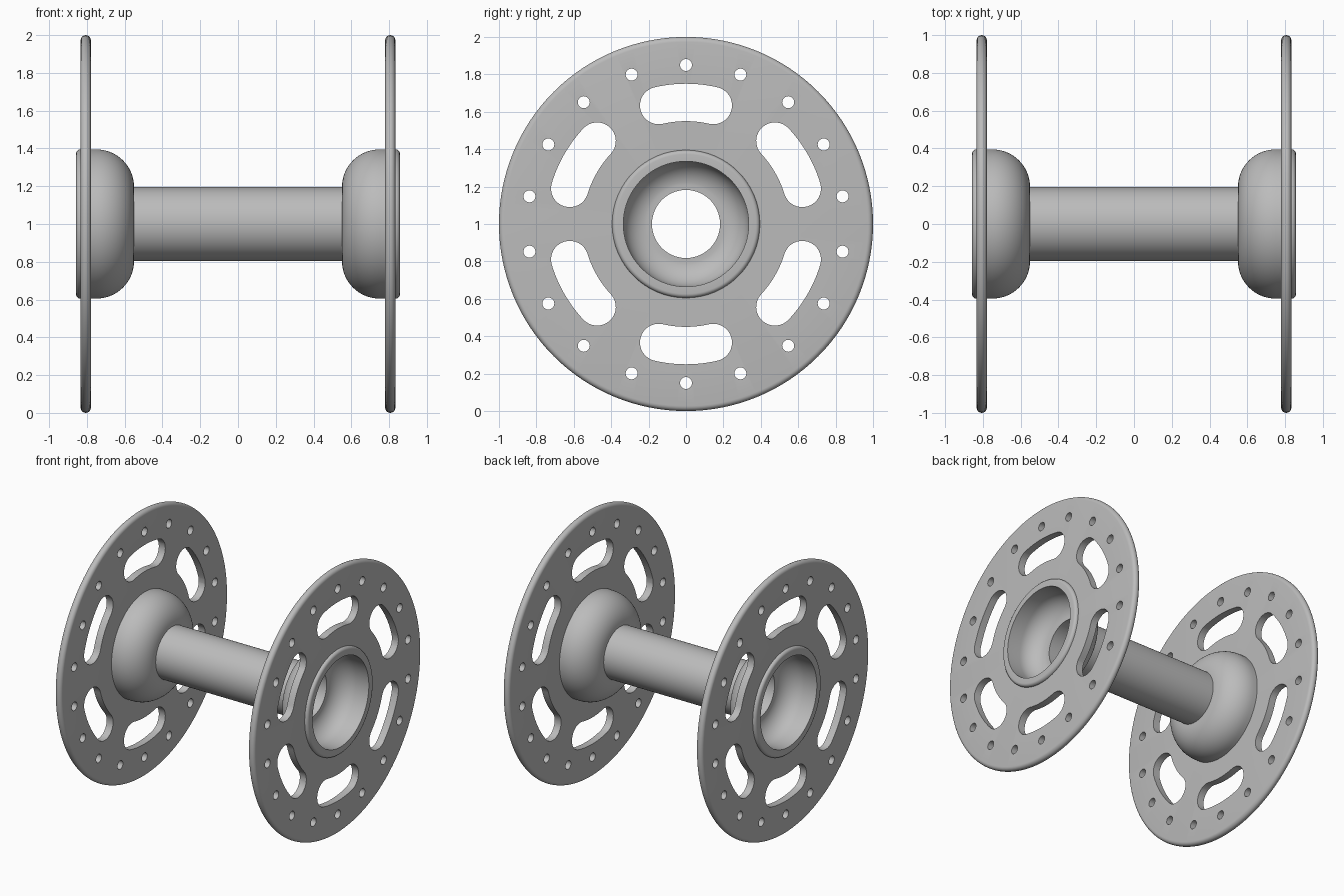
import bpy, bmesh
from math import sin, cos, pi, radians

cube = bpy.data.objects.get("Cube")
if cube:
    bpy.data.objects.remove(cube)

AXIS_Z = 1.0
FLANGE_X = 0.806

grey = bpy.data.materials.new("satin grey metal")
grey.use_nodes = True
GREY = (0.5, 0.5, 0.5, 1)
grey.diffuse_color = GREY
grey.node_tree.nodes["Principled BSDF"].inputs["Base Color"].default_value = GREY


def make_object(name, bm):
    bmesh.ops.recalc_face_normals(bm, faces=bm.faces[:])
    mesh = bpy.data.meshes.new(name)
    bm.to_mesh(mesh)
    bm.free()
    mesh.materials.append(grey)
    obj = bpy.data.objects.new(name, mesh)
    bpy.context.collection.objects.link(obj)
    return obj


def smooth(obj):
    bpy.ops.object.select_all(action='DESELECT')
    obj.select_set(True)
    bpy.context.view_layer.objects.active = obj
    bpy.ops.object.shade_smooth_by_angle(angle=radians(30))


def lathe(name, profile, steps=128):
    """Revolve a closed (x, radius) profile around the axle line."""
    bm = bmesh.new()
    rings = []
    for i in range(steps):
        a = 2 * pi * i / steps
        rings.append([bm.verts.new((x, r * sin(a), AXIS_Z + r * cos(a))) for x, r in profile])
    n = len(profile)
    for i in range(steps):
        a, b = rings[i], rings[(i + 1) % steps]
        for j in range(n):
            k = (j + 1) % n
            bm.faces.new((a[j], a[k], b[k], b[j]))
    return make_object(name, bm)


def arc(cx, cr, radius, start, end, steps):
    """Points of an arc in a profile; angle 0 points along +x."""
    angles = [radians(start + (end - start) * i / steps) for i in range(steps + 1)]
    return [(cx + radius * cos(a), cr + radius * sin(a)) for a in angles]


def add_prism(bm, outline, x0, x1):
    """Extrude a (y, z) outline along x."""
    ends = [[bm.verts.new((x, y, AXIS_Z + z)) for y, z in outline] for x in (x0, x1)]
    bm.faces.new(ends[0])
    bm.faces.new(ends[1])
    n = len(outline)
    for i in range(n):
        j = (i + 1) % n
        bm.faces.new((ends[0][i], ends[0][j], ends[1][j], ends[1][i]))


def slot_outline(middle, half_span=13, radius=0.65, half_width=0.1):
    """Curved slot with round ends, centred on an angle in degrees."""
    lo, hi = middle - half_span, middle + half_span

    def end_cap(at, start):
        a = radians(at)
        return arc(radius * cos(a), radius * sin(a), half_width, start, start + 180, 16)

    outer = arc(0, 0, radius + half_width, lo, hi, 12)[1:-1]
    inner = arc(0, 0, radius - half_width, hi, lo, 12)[1:-1]
    return outer + end_cap(hi, hi) + inner + end_cap(lo, lo + 180)


# Axle tube and both hollow cups
for side, label in ((1, "left"), (-1, "right")):
    outer = arc(0.75, 0.195, 0.2, 180, 90, 16)
    rim = [(0.835, 0.395)] + arc(0.835, 0.373, 0.022, 90, 0, 5)[1:] + [(0.857, 0.335)]
    inner = arc(0.75, 0.195, 0.14, 90, 174, 14)
    bore = [(0.612, 0.182), (0.55, 0.182)]
    cup = lathe(label + "_hub_cup", [(side * x, r) for x, r in outer + rim + inner + bore])
    smooth(cup)

tube = lathe("axle_tube", [(-0.56, 0.182), (0.56, 0.182), (0.56, 0.195), (-0.56, 0.195)])
smooth(tube)

# Flanges with curved slots and spoke holes
for side, label in ((1, "left"), (-1, "right")):
    x = side * FLANGE_X
    t = 0.027
    edge = arc(x, 1 - t, t, 0, 180, 10)
    flange = lathe(label + "_flange", [(x + t, 0.36)] + edge + [(x - t, 0.36)])

    bm = bmesh.new()
    for i in range(6):
        add_prism(bm, slot_outline(30 + 60 * i), x - 0.1, x + 0.1)
    for i in range(18):
        a = radians(90 + 20 * i)
        hole = arc(0.85 * cos(a), 0.85 * sin(a), 0.032, 0, 360, 24)[:-1]
        add_prism(bm, hole, x - 0.1, x + 0.1)
    cutter = make_object(label + "_flange_cutter", bm)
    cutter.hide_render = True

    cut = flange.modifiers.new("holes", 'BOOLEAN')
    cut.operation = 'DIFFERENCE'
    cut.solver = 'EXACT'
    cut.object = cutter
    bpy.ops.object.select_all(action='DESELECT')
    bpy.context.view_layer.objects.active = flange
    flange.select_set(True)
    bpy.ops.object.modifier_apply(modifier=cut.name)
    bpy.data.objects.remove(cutter)
    smooth(flange)
